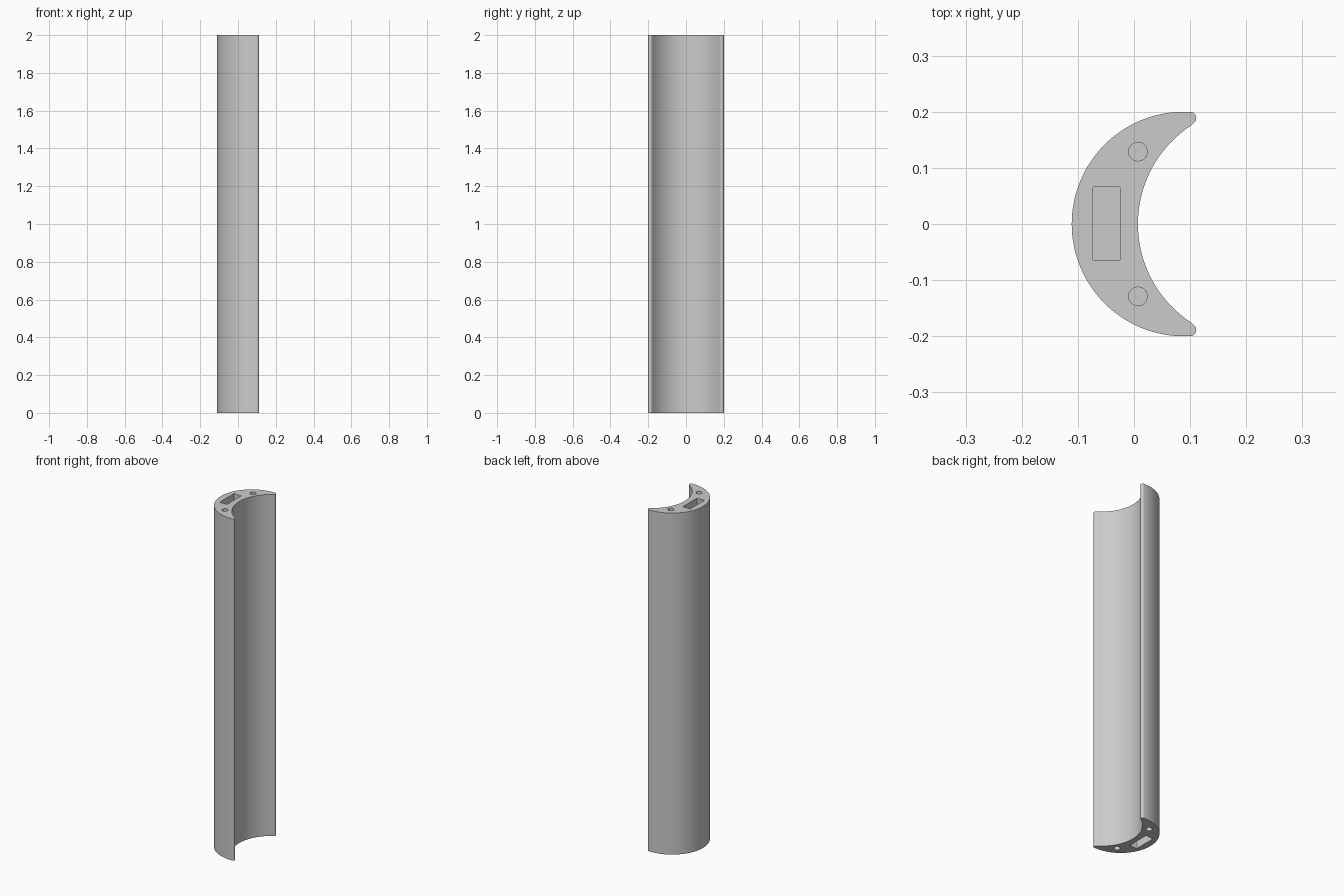
import bpy
import bmesh
from math import sin, cos, pi, asin, radians

HEIGHT = 2.0
POCKET = 0.2

cube = bpy.data.objects.get("Cube")
if cube:
    bpy.data.objects.remove(cube, do_unlink=True)

grey = bpy.data.materials.new("plain grey")
grey.use_nodes = True
colour = (0.6, 0.6, 0.6, 1)
grey.diffuse_color = colour
grey.node_tree.nodes["Principled BSDF"].inputs["Base Color"].default_value = colour


def arc(cx, cy, r, start, end, steps):
    """Points along an arc, angles in radians."""
    angles = [start + (end - start) * i / steps for i in range(steps + 1)]
    return [(cx + r * cos(a), cy + r * sin(a)) for a in angles]


def prism(name, outline, z0, z1):
    """Extrude a closed outline upward."""
    bm = bmesh.new()
    face = bm.faces.new([bm.verts.new((x, y, z0)) for x, y in outline])
    result = bmesh.ops.extrude_face_region(bm, geom=[face])
    top = [v for v in result["geom"] if isinstance(v, bmesh.types.BMVert)]
    bmesh.ops.translate(bm, vec=(0, 0, z1 - z0), verts=top)
    bmesh.ops.recalc_face_normals(bm, faces=bm.faces)
    mesh = bpy.data.meshes.new(name)
    bm.to_mesh(mesh)
    bm.free()
    mesh.materials.append(grey)
    obj = bpy.data.objects.new(name, mesh)
    bpy.context.collection.objects.link(obj)
    return obj


def rounded_rectangle(x0, x1, y0, y1, r):
    corners = [(x1 - r, y1 - r), (x0 + r, y1 - r), (x0 + r, y0 + r), (x1 - r, y0 + r)]
    points = []
    for i, (x, y) in enumerate(corners):
        points += arc(x, y, r, i * pi / 2, (i + 1) * pi / 2, 3)
    return points


# Crescent body: outer arc, rounded tips, shallower inner arc
tip_r, tip_x, tip_y = 0.011, 0.1, 0.189
inner_x, inner_r = 0.217, 0.21
tip_end = -radians(58)
half = asin((tip_y + tip_r * sin(tip_end)) / inner_r)
outline = arc(0.089, 0, 0.2, pi / 2, 3 * pi / 2, 72)
outline += arc(tip_x, -tip_y, tip_r, -pi / 2, -tip_end, 12)
outline += arc(inner_x, 0, inner_r, pi + half, pi - half, 56)[1:-1]
outline += arc(tip_x, tip_y, tip_r, tip_end, pi / 2, 12)
body = prism("crescent_bar", outline, 0, HEIGHT)

# Blind slot and pin holes in both ends
slot = rounded_rectangle(-0.073, -0.025, -0.065, 0.066, 0.002)
holes = [("slot", slot)]
for side in (-1, 1):
    holes.append(("pin_hole", arc(0.007, side * 0.129, 0.0165, 0, 2 * pi, 32)[:-1]))

bpy.context.view_layer.objects.active = body
for z0, z1 in ((-0.1, POCKET), (HEIGHT - POCKET, HEIGHT + 0.1)):
    for name, shape in holes:
        cutter = prism(name + "_cutter", shape, z0, z1)
        cutter.hide_render = True
        cut = body.modifiers.new(name, "BOOLEAN")
        cut.operation = "DIFFERENCE"
        cut.solver = "EXACT"
        cut.object = cutter
        bpy.ops.object.modifier_apply(modifier=cut.name)
        bpy.data.objects.remove(cutter, do_unlink=True)

bpy.ops.object.select_all(action="DESELECT")
body.select_set(True)
bpy.ops.object.shade_smooth_by_angle(angle=radians(30))
